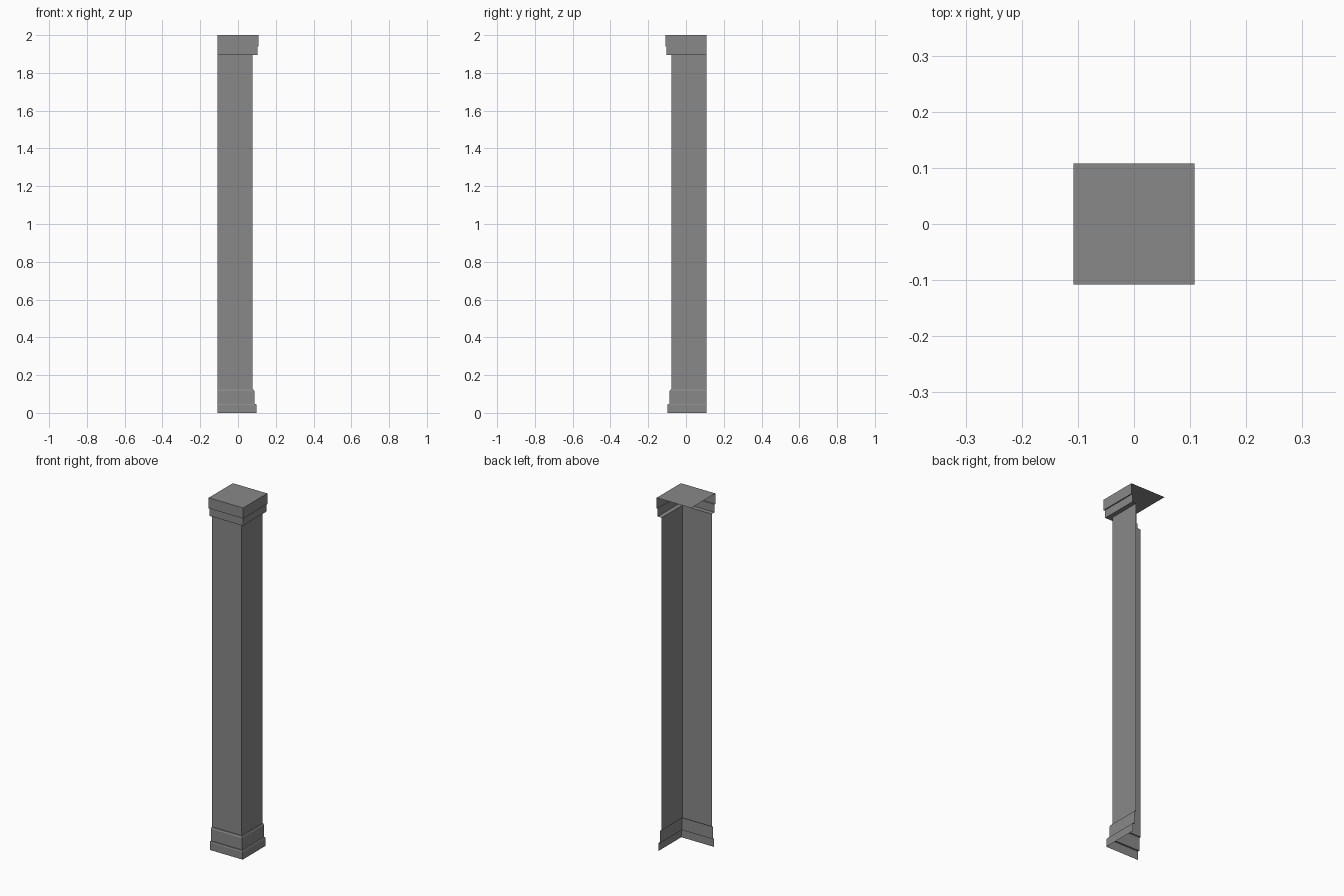
import bpy

# Remove the default cube
cube = bpy.data.objects.get("Cube")
if cube:
    bpy.data.objects.remove(cube, do_unlink=True)

EDGE = 0.108  # open ends of the corner shell

stone = bpy.data.materials.new("grey_stone")
stone.use_nodes = True
GREY = (0.25, 0.25, 0.25, 1)
stone.diffuse_color = GREY
stone.node_tree.nodes["Principled BSDF"].inputs["Base Color"].default_value = GREY


def add_mesh(name, verts, faces):
    mesh = bpy.data.meshes.new(name)
    mesh.from_pydata(verts, [], faces)
    mesh.materials.append(stone)
    obj = bpy.data.objects.new(name, mesh)
    bpy.context.collection.objects.link(obj)
    return obj


def corner_sweep(name, profile):
    """Sweep an (offset, height) profile along the front and left walls."""
    verts, faces = [], []
    for d, z in profile:
        verts += [(-EDGE, -d, z), (d, -d, z), (d, EDGE, z)]
    for i in range(len(profile) - 1):
        for k in range(2):
            a = 3 * i + k
            faces.append((a, a + 1, a + 4, a + 3))
    return add_mesh(name, verts, faces)


# Stepped plinth with small chamfers
corner_sweep("base", [(0.098, 0), (0.098, 0.043), (0.095, 0.048), (0.087, 0.048),
                      (0.087, 0.115), (0.083, 0.123), (0.077, 0.123)])

# Plain two-sided shaft
corner_sweep("shaft", [(0.077, 0.123), (0.077, 1.895)])

# Stepped capital
corner_sweep("capital", [(0.077, 1.895), (0.102, 1.895), (0.102, 1.94),
                         (EDGE, 1.94), (EDGE, 2)])

# Full square lid
add_mesh("top_slab", [(-EDGE, -EDGE, 2), (EDGE, -EDGE, 2), (EDGE, EDGE, 2), (-EDGE, EDGE, 2)],
         [(0, 1, 2, 3)])
